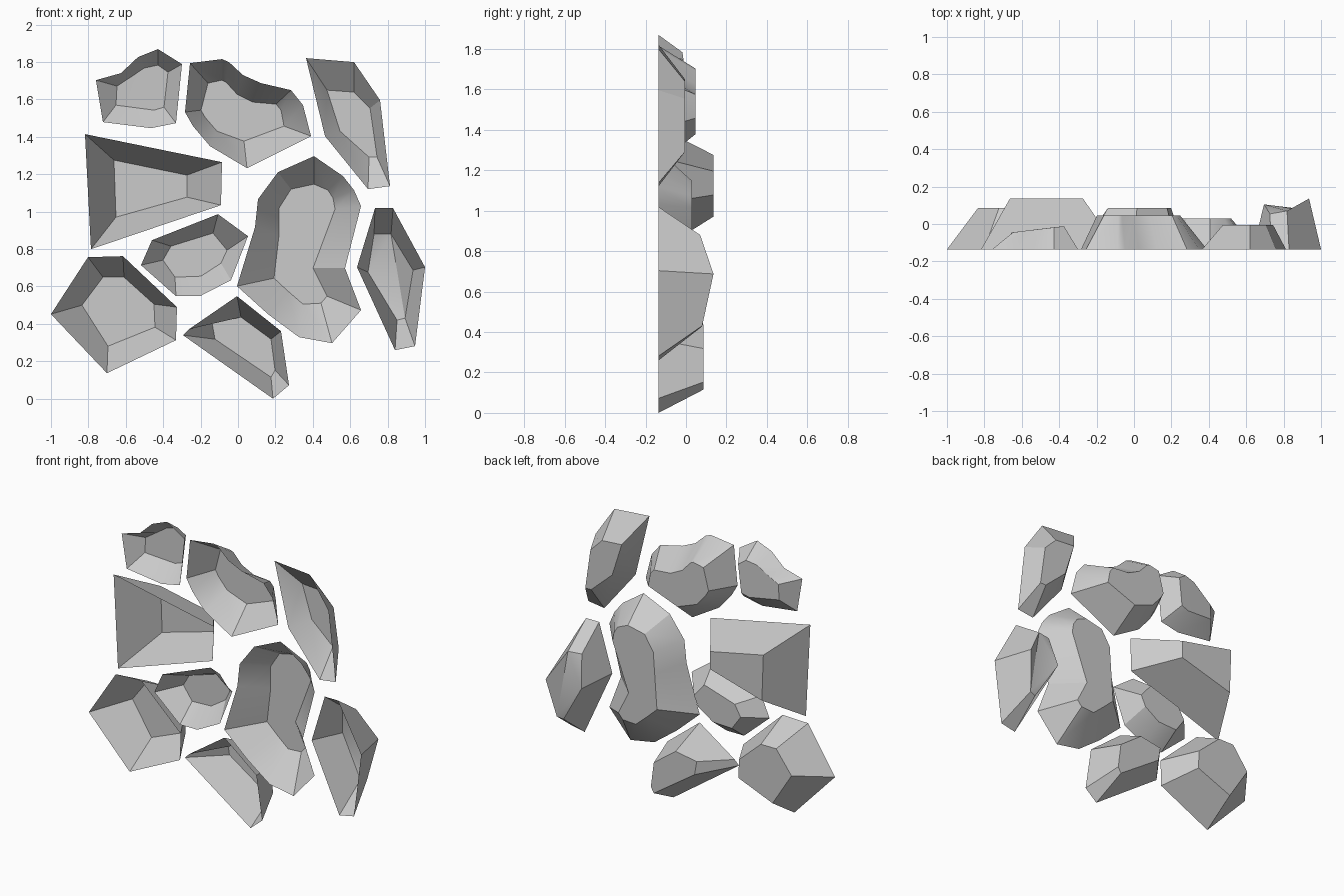
import bpy
import bmesh

BACK = -0.136      # plane of the open rear rim
UNIT = 187.0       # outline drawing units per model unit


def stone(name, rim, crown, height):
    """Open-backed stone: rim outline bridged to a smaller crown outline.
    height is one value, or one value per crown point."""
    n = len(rim)
    heights = height if isinstance(height, (list, tuple)) else [height] * n
    to_xz = lambda p: ((p[0] - 238) / UNIT, (398.5 - p[1]) / UNIT)
    bm = bmesh.new()
    outer, inner = [], []
    for p, q, h in zip(rim, crown, heights):
        x, z = to_xz(p)
        outer.append(bm.verts.new((x, BACK, z)))
        x, z = to_xz(q)
        inner.append(bm.verts.new((x, h, z)))
    for i in range(n):
        j = (i + 1) % n
        bm.faces.new((outer[i], outer[j], inner[j], inner[i]))
    cap = bm.faces.new(inner)
    bmesh.ops.triangulate(bm, faces=[cap])
    mesh = bpy.data.meshes.new(name)
    bm.to_mesh(mesh)
    bm.free()
    obj = bpy.data.objects.new(name, mesh)
    bpy.context.collection.objects.link(obj)
    bpy.ops.object.select_all(action='DESELECT')
    obj.select_set(True)
    bpy.context.view_layer.objects.active = obj
    bpy.ops.object.shade_smooth_by_angle(angle=0.5)
    return obj


# small notched stone, top left
stone("stone_top_left",
      [(96, 80), (121, 73), (138, 57), (158, 49), (182, 64), (176, 123), (151, 128), (103, 122)],
      [(117, 86), (131, 77), (144, 68), (158, 65), (168, 72), (164, 107), (154, 110), (116, 105)],
      [-.045, -.035, -.027, -.018, -.012, -.014, -.02, -.045])

# bean-shaped stone, top middle
stone("stone_top_middle",
      [(190, 63), (222, 59), (229, 62), (243, 75), (261, 83), (291, 90), (303, 105), (311, 136),
       (247, 168), (210, 146), (193, 126), (185, 112)],
      [(208, 83), (222, 80), (226, 82), (237, 94), (253, 102), (276, 104), (281, 110), (284, 126),
       (244, 141), (217, 131), (205, 117), (201, 110)], .046)

# tall stone, top right
stone("stone_top_right",
      [(306, 58), (354, 62), (380, 100), (390, 186), (368, 189), (325, 136)],
      [(327, 90), (354, 92), (370, 108), (377, 157), (369, 157), (340, 131)], -.005)

# large wedge stone, left
stone("stone_left_wedge",
      [(85, 134), (222, 162), (221, 205), (91, 249)],
      [(114, 160), (187, 175), (187, 197), (116, 217)], .136)

# large kidney-shaped stone, centre
stone("stone_centre_kidney",
      [(314, 156), (343, 176), (354, 190), (361, 206), (345, 268), (361, 310), (332, 343),
       (299, 337), (268, 314), (237, 286), (255, 227), (258, 199), (278, 172)],
      [(314, 184), (328, 190), (333, 198), (335, 209), (313, 268), (327, 296), (321, 303),
       (303, 304), (288, 291), (274, 278), (279, 235), (279, 208), (291, 189)], .03)

# small hexagonal stone, middle
stone("stone_middle_small",
      [(218, 214), (248, 236), (231, 280), (200, 296), (176, 296), (141, 265), (152, 240)],
      [(213, 233), (227, 250), (221, 263), (201, 276), (175, 277), (163, 260), (171, 246)], .0)

# broad stone, lower left
stone("stone_lower_left",
      [(88, 257), (123, 256), (177, 307), (176, 340), (107, 373), (51, 314)],
      [(103, 277), (124, 277), (154, 304), (155, 327), (108, 346), (82, 305)], .085)

# pointed stone, bottom
stone("stone_bottom",
      [(237, 296), (281, 331), (289, 385), (273, 398.5), (183, 335), (189, 329)],
      [(241, 317), (271, 339), (275, 370), (271, 377), (215, 339), (212, 322)], .086)

# ridged stone, right
stone("stone_right",
      [(375, 208), (393, 208), (425, 267), (415, 346), (395, 350), (357, 267)],
      [(374, 234), (391, 234), (413, 270), (405, 318), (397, 320), (368, 272)],
      [.054, .07, .136, .08, .07, .105])
